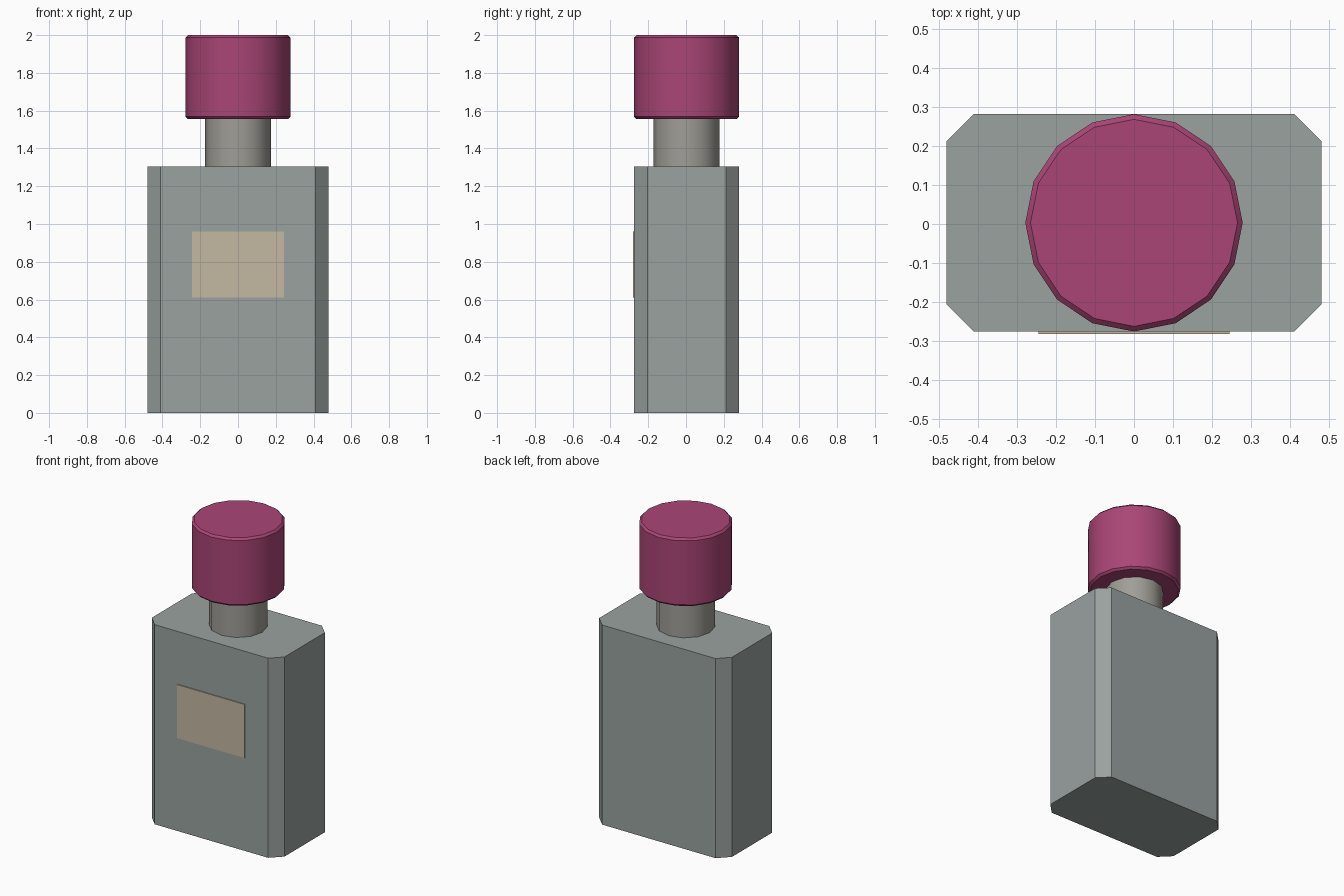
import bpy, bmesh, math

if "Cube" in bpy.data.objects:
    bpy.data.objects.remove(bpy.data.objects["Cube"])

Y0 = 0.003  # bottle axis, offset slightly by the label thickness


def material(name, rgb):
    m = bpy.data.materials.new(name)
    m.diffuse_color = (*rgb, 1)
    m.use_nodes = True
    m.node_tree.nodes["Principled BSDF"].inputs["Base Color"].default_value = m.diffuse_color
    return m


def box(name, size, centre, mat, chamfer=0):
    """Box, optionally with its four upright edges chamfered."""
    mesh = bpy.data.meshes.new(name)
    bm = bmesh.new()
    bmesh.ops.create_cube(bm, size=1)
    bmesh.ops.scale(bm, vec=size, verts=bm.verts)
    if chamfer:
        upright = [e for e in bm.edges
                   if abs(e.verts[0].co.z - e.verts[1].co.z) > 0.01]
        bmesh.ops.bevel(bm, geom=upright, offset=chamfer, segments=1,
                        profile=0.5, affect='EDGES')
    bm.to_mesh(mesh)
    bm.free()
    ob = bpy.data.objects.new(name, mesh)
    ob.location = centre
    mesh.materials.append(mat)
    bpy.context.collection.objects.link(ob)
    return ob


def cylinder(name, radius, z0, z1, sides, mat, chamfer=0):
    """Upright smooth cylinder, optionally with chamfered rims."""
    bpy.ops.mesh.primitive_cylinder_add(
        vertices=sides, radius=radius, depth=z1 - z0,
        location=(0, Y0, (z0 + z1) / 2))
    ob = bpy.context.object
    ob.name = name
    ob.data.materials.append(mat)
    if chamfer:
        bm = bmesh.new()
        bm.from_mesh(ob.data)
        rims = [e for e in bm.edges
                if abs(e.verts[0].co.z - e.verts[1].co.z) < 0.01]
        bmesh.ops.bevel(bm, geom=rims, offset=chamfer, segments=1,
                        profile=0.5, affect='EDGES')
        bm.to_mesh(ob.data)
        bm.free()
    bpy.ops.object.shade_smooth_by_angle(angle=math.radians(35))
    return ob


glass = material("glass", (0.32, 0.36, 0.35))
metal = material("metal", (0.35, 0.34, 0.31))
plum = material("plum", (0.40, 0.06, 0.18))
paper = material("paper", (0.55, 0.48, 0.36))

# Bottle body with chamfered corners
box("bottle_body", (0.96, 0.556, 1.305), (0, Y0, 0.6525), glass, 0.07)
# Label on the front face
box("label", (0.488, 0.012, 0.35), (0, -0.275, 0.785), paper)
# Neck and cap
cylinder("neck", 0.174, 1.30, 1.57, 12, metal)
cylinder("cap", 0.278, 1.555, 2.0, 16, plum, 0.013)
